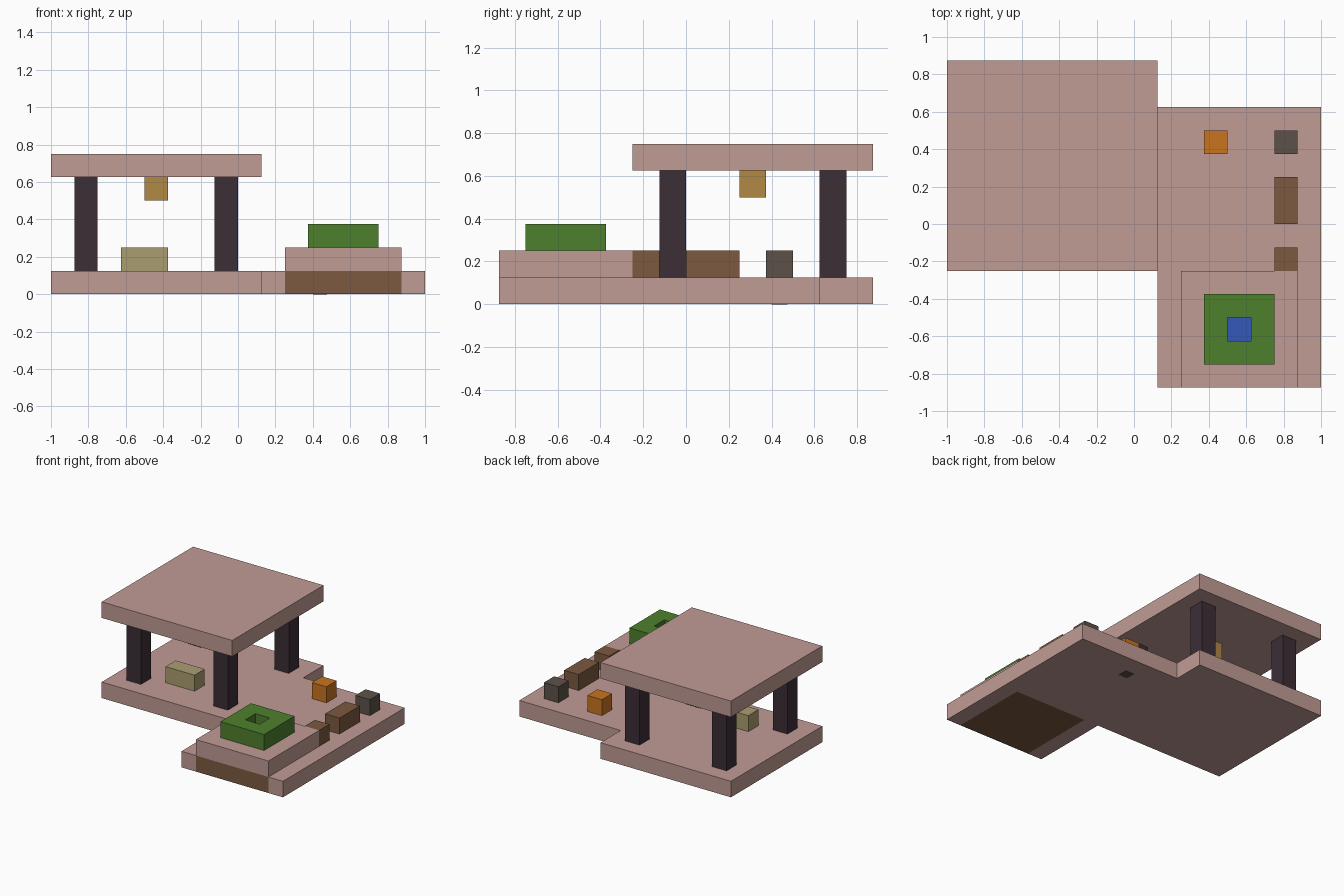
import bpy
import bmesh

cube = bpy.data.objects.get("Cube")
if cube:
    bpy.data.objects.remove(cube, do_unlink=True)

U = 0.125  # one block


def material(name, rgb):
    linear = [((c / 255 + 0.055) / 1.055) ** 2.4 for c in rgb] + [1.0]
    mat = bpy.data.materials.new(name)
    mat.use_nodes = True
    mat.diffuse_color = linear
    mat.node_tree.nodes["Principled BSDF"].inputs["Base Color"].default_value = linear
    return mat


pink = material("dusty pink", (193, 156, 149))
brown = material("brown", (124, 90, 64))
green = material("grass green", (78, 128, 45))
blue = material("water blue", (52, 88, 184))
orange = material("orange", (201, 116, 32))
grey = material("warm grey", (92, 82, 73))
tan = material("straw", (171, 158, 113))
amber = material("amber", (177, 136, 70))
dark = material("dark plum", (60, 46, 54))


def prism(name, outline, bottom, top, mat):
    """Extrude an outline, given in blocks, straight up."""
    bm = bmesh.new()
    face = bm.faces.new([bm.verts.new((x * U, y * U, bottom * U)) for x, y in outline])
    up = bmesh.ops.extrude_face_region(bm, geom=[face])["geom"]
    verts = [v for v in up if isinstance(v, bmesh.types.BMVert)]
    bmesh.ops.translate(bm, verts=verts, vec=(0, 0, (top - bottom) * U))
    bmesh.ops.recalc_face_normals(bm, faces=bm.faces[:])
    mesh = bpy.data.meshes.new(name)
    bm.to_mesh(mesh)
    bm.free()
    mesh.materials.append(mat)
    obj = bpy.data.objects.new(name, mesh)
    bpy.context.collection.objects.link(obj)
    return obj


def block(name, x, y, z, mat, size=(1, 1, 1)):
    """Box from its lowest corner and size, in blocks."""
    w, d, h = size
    outline = [(x, y), (x + w, y), (x + w, y + d), (x, y + d)]
    return prism(name, outline, z, z + h, mat)


# Stepped floor, open where the brown foundation sits
floor = [(-8, -2), (1, -2), (1, -7), (2, -7), (2, -2), (7, -2),
         (7, -7), (8, -7), (8, 5), (1, 5), (1, 7), (-8, 7)]
prism("floor", floor, 0, 1, pink)
block("foundation", 2, -7, 0, brown, (5, 5, 1))
block("raised_slab", 2, -7, 1, pink, (5, 5, 1))

# Planter ring with a pool in its open middle
planter = block("planter", 3, -6, 2, green, (3, 3, 1))
cutter = block("planter_cutter", 4, -5, 1.5, green, (1, 1, 2))
cutter.hide_render = True
cutter.hide_viewport = True
cut = planter.modifiers.new("opening", "BOOLEAN")
cut.operation = "DIFFERENCE"
cut.solver = "EXACT"
cut.object = cutter
block("pool", 4, -5, 2, blue, (1, 1, 0.04))

# Pavilion: four pillars, roof, lamp and bench
for x, side in ((-7, "right"), (-1, "left")):
    for y, end in ((-1, "front"), (5, "back")):
        block(f"{end}_{side}_pillar", x, y, 1, dark, (1, 1, 4))
block("roof", -8, -2, 5, pink, (9, 9, 1))
block("hanging_lamp", -4, 2, 4, amber)
block("bench", -5, 0, 1, tan, (2, 1, 1))

# Terrace blocks
block("orange_block", 3, 3, 1, orange)
block("grey_block", 6, 3, 1, grey)
block("long_crate", 6, 0, 1, brown, (1, 2, 1))
block("short_crate", 6, -2, 1, brown)

# Small plug under the floor
block("floor_plug", 3.2, 3.2, -0.02, grey, (0.6, 0.6, 0.04))
